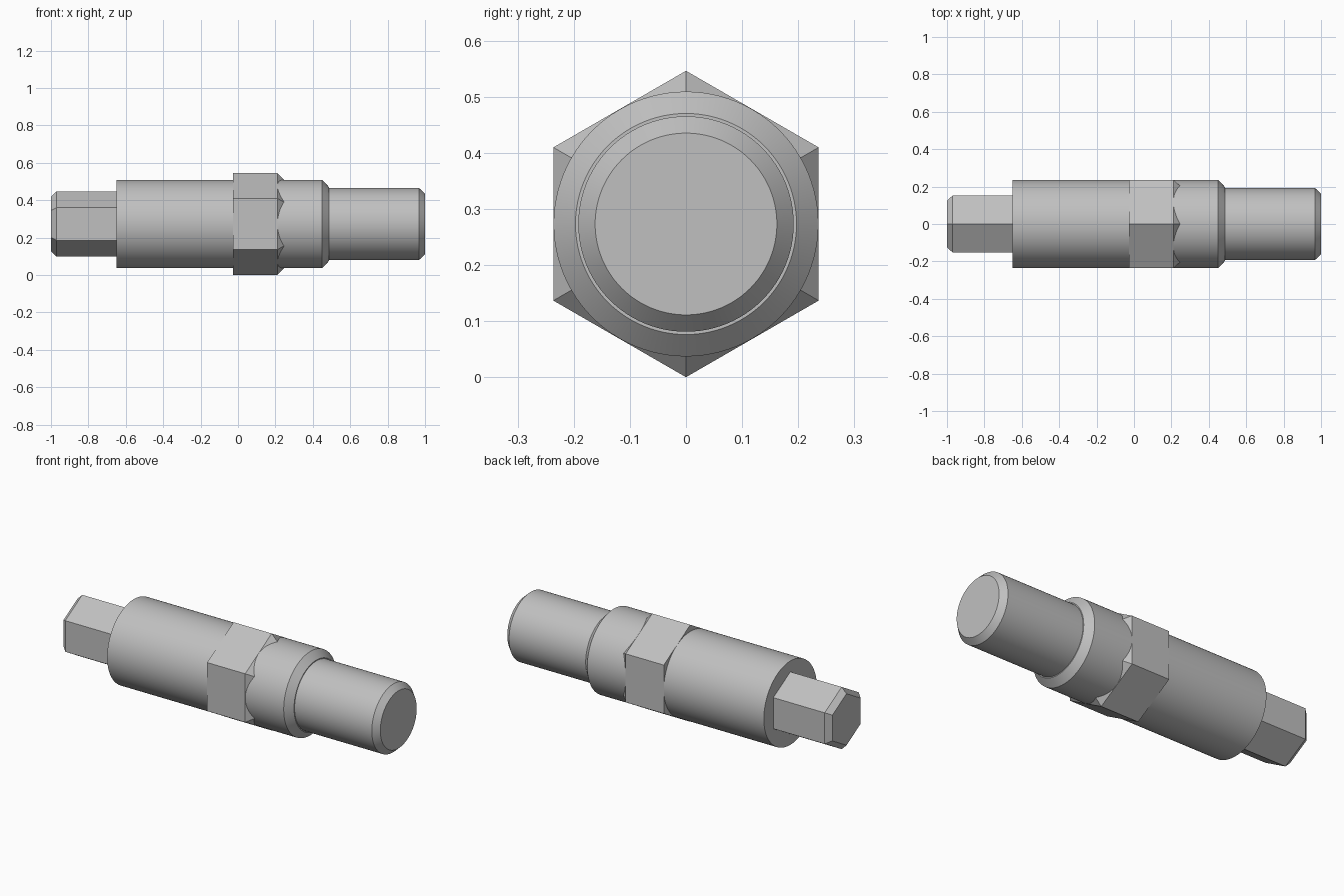
import bpy
import math

cube = bpy.data.objects.get("Cube")
if cube:
    bpy.data.objects.remove(cube, do_unlink=True)

AXIS_Z = 0.273

steel = bpy.data.materials.new("grey steel")
steel.use_nodes = True
GREY = (0.527, 0.527, 0.527, 1)
steel.diffuse_color = GREY
steel.node_tree.nodes["Principled BSDF"].inputs["Base Color"].default_value = GREY


def turned(name, profile, sides, smooth):
    """Sweep (x, radius) stations around the long axis; the first corner points up."""
    verts, faces = [], []
    for x, r in profile:
        for i in range(sides):
            a = math.tau * i / sides
            verts.append((x, -r * math.sin(a), AXIS_Z + r * math.cos(a)))
    for s in range(len(profile) - 1):
        for i in range(sides):
            j = (i + 1) % sides
            a, b = s * sides, (s + 1) * sides
            faces.append((a + i, a + j, b + j, b + i))
    faces.append(tuple(reversed(range(sides))))
    faces.append(tuple(range(len(verts) - sides, len(verts))))
    mesh = bpy.data.meshes.new(name)
    mesh.from_pydata(verts, [], faces)
    mesh.validate()
    mesh.materials.append(steel)
    obj = bpy.data.objects.new(name, mesh)
    bpy.context.collection.objects.link(obj)
    if smooth:
        bpy.ops.object.select_all(action="DESELECT")
        obj.select_set(True)
        bpy.context.view_layer.objects.active = obj
        bpy.ops.object.shade_smooth_by_angle(angle=math.radians(25))
    return obj


# Round body with a bevelled shoulder, stepping down to the bevelled shaft
turned("body_and_shaft", [(-0.65, 0.236), (0.45, 0.236), (0.487, 0.197),
                          (0.487, 0.192), (0.968, 0.192), (1.0, 0.162)], 96, True)

# Hexagonal collar, tapered on its shaft side
turned("hex_collar", [(-0.027, 0.273), (0.21, 0.273), (0.247, 0.235)], 6, False)

# Hexagonal drive end with a bevelled tip
turned("hex_drive", [(-1.0, 0.145), (-0.97, 0.175), (-0.63, 0.175)], 6, False)
